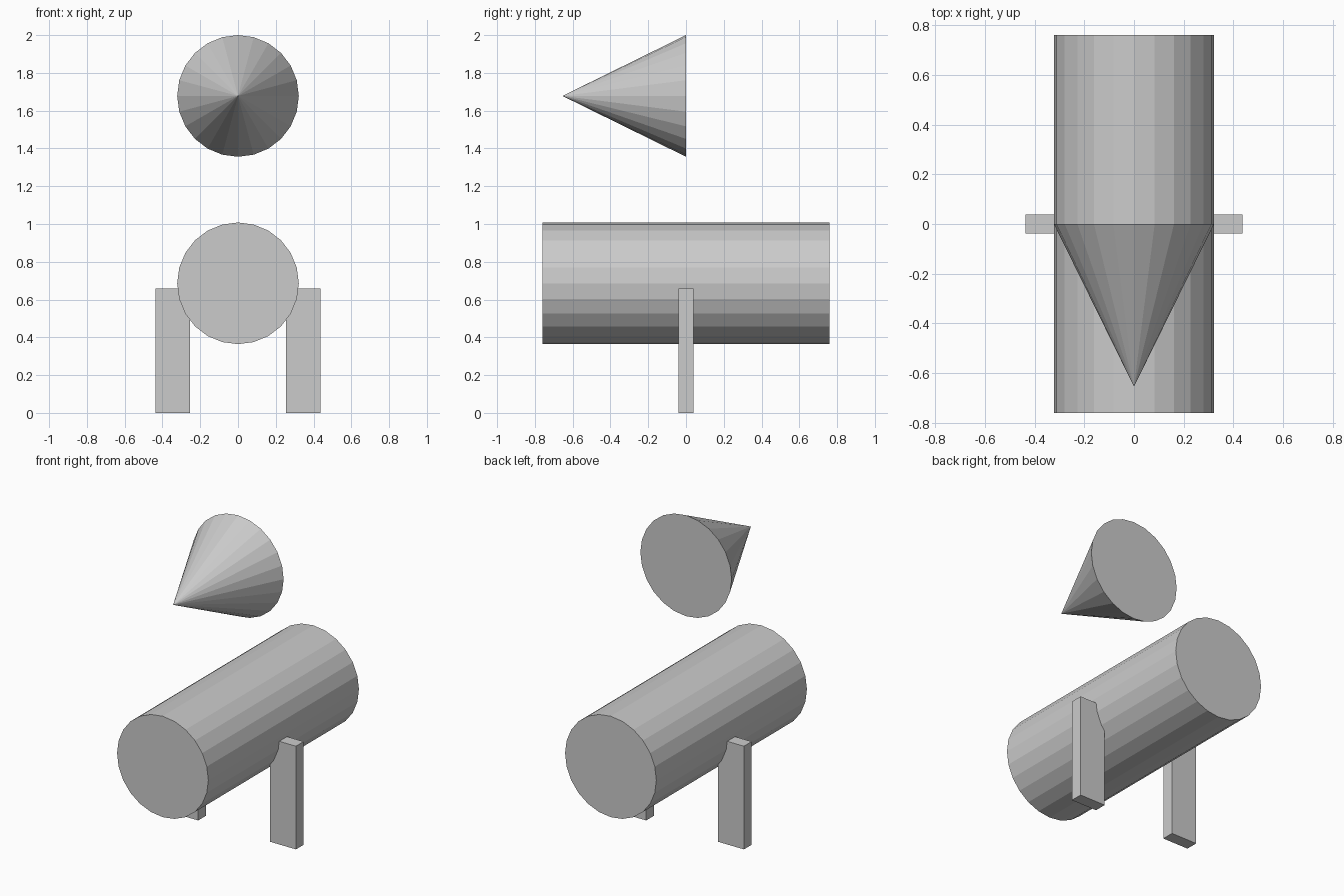
import bpy
from math import pi

if "Cube" in bpy.data.objects:
    bpy.data.objects.remove(bpy.data.objects["Cube"])

SIDES = 24
RADIUS = 0.322


def round_part(name, tip_radius, depth, location):
    # Cylinder or cone lying along y, narrow end to the front
    bpy.ops.mesh.primitive_cone_add(
        vertices=SIDES, radius1=RADIUS, radius2=tip_radius, depth=depth,
        location=location, rotation=(pi / 2, 0, 0))
    bpy.context.object.name = name


def box(name, size, location):
    bpy.ops.mesh.primitive_cube_add(size=1, location=location)
    obj = bpy.context.object
    obj.name = name
    obj.scale = size


# Horizontal barrel
round_part("barrel", RADIUS, 1.518, (0, 0, 0.686))

# Cone floating above, flat base at y = 0
CONE_LENGTH = 0.654
round_part("cone", 0, CONE_LENGTH, (0, -CONE_LENGTH / 2, 1.678))

# Upright supports on both sides, sunk into the barrel
for side, x in (("left", -1), ("right", 1)):
    box(side + "_support", (0.182, 0.078, 0.658), (x * 0.345, 0, 0.329))
